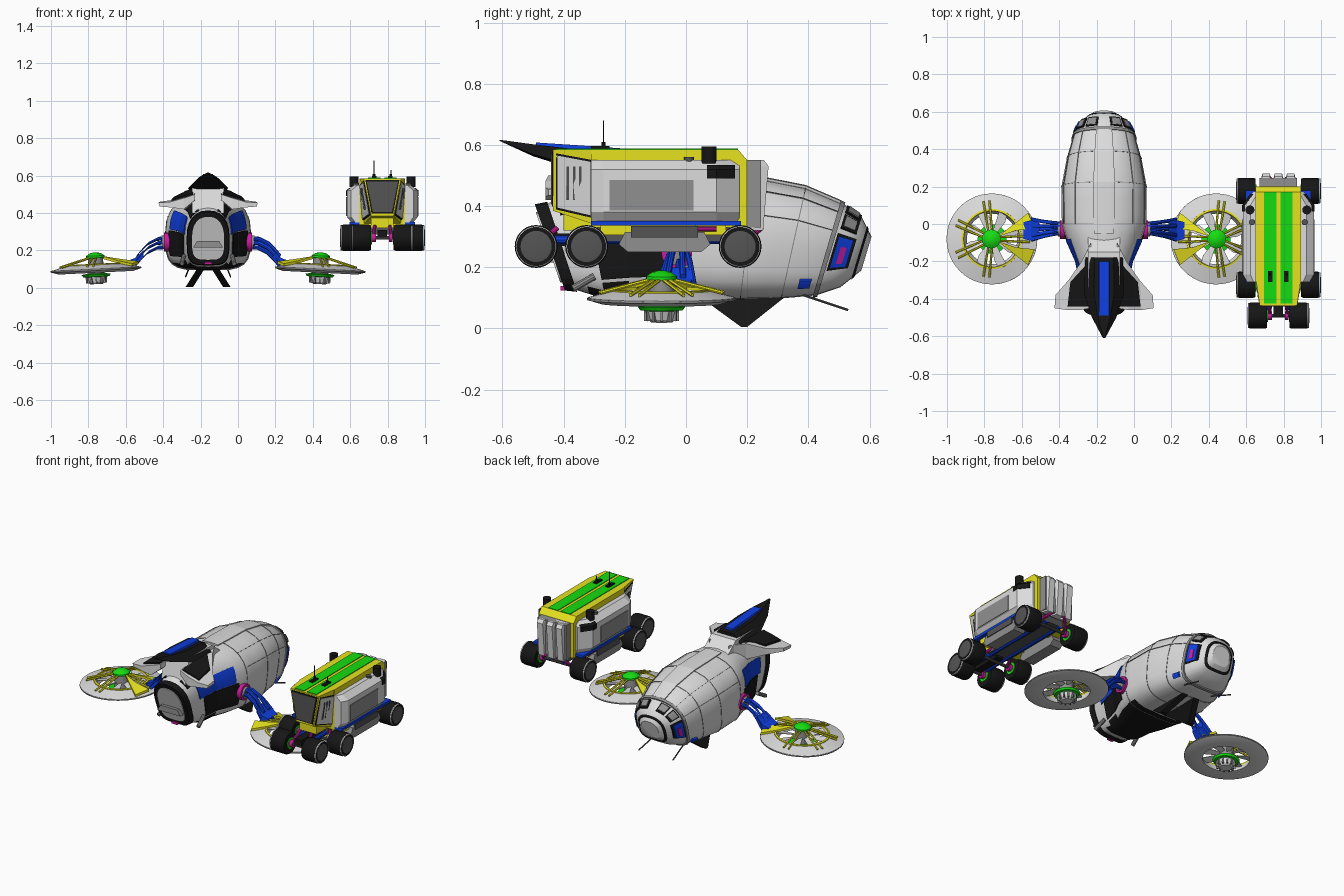
import bpy, bmesh
from math import sin, cos, pi, radians
from mathutils import Vector, Matrix

cube = bpy.data.objects.get("Cube")
if cube:
    bpy.data.objects.remove(cube)

def material(name, r, g, b):
    m = bpy.data.materials.new(name)
    m.use_nodes = True
    m.diffuse_color = (r, g, b, 1)
    m.node_tree.nodes["Principled BSDF"].inputs["Base Color"].default_value = (r, g, b, 1)
    return m

white = material("hull_white", .72, .72, .72)
grey = material("mid_grey", .28, .28, .28)
dark = material("dark_grey", .09, .09, .09)
black = material("black", .008, .008, .008)
yellow = material("yellow", .82, .78, .015)
green = material("green", .008, .72, .006)
blue = material("blue", .005, .05, .75)
magenta = material("magenta", .6, .012, .34)
HERE = Matrix.Identity(4)

def loft(name, rings, mats, place=HERE, closed=False, caps=True, rule=None, smooth=False):
    """Skin a row of equal-length rings."""
    bm = bmesh.new()
    rows = [[bm.verts.new(place @ Vector(p)) for p in ring] for ring in rings]
    n = len(rows[0])
    pairs = list(zip(rows, rows[1:])) + ([(rows[-1], rows[0])] if closed else [])
    for a, b in pairs:
        for i in range(n):
            j = (i + 1) % n
            bm.faces.new((a[i], a[j], b[j], b[i]))
    if caps and not closed:
        bm.faces.new(rows[0][::-1])
        bm.faces.new(rows[-1])
    bmesh.ops.recalc_face_normals(bm, faces=bm.faces[:])
    if rule:
        for f in bm.faces:
            f.material_index = rule(f.calc_center_median())
    mesh = bpy.data.meshes.new(name)
    bm.to_mesh(mesh)
    bm.free()
    for m in mats if isinstance(mats, list) else [mats]:
        mesh.materials.append(m)
    ob = bpy.data.objects.new(name, mesh)
    bpy.context.collection.objects.link(ob)
    if smooth:
        bpy.ops.object.select_all(action='DESELECT')
        ob.select_set(True)
        bpy.context.view_layer.objects.active = ob
        bpy.ops.object.shade_smooth_by_angle(angle=radians(32))

def prism(name, yz, x0, x1, mat, place=HERE):
    loft(name, [[(x, y, z) for y, z in yz] for x in (x0, x1)], mat, place)

def box(name, x, y, z, mat, place=HERE):
    prism(name, [(y[0], z[0]), (y[1], z[0]), (y[1], z[1]), (y[0], z[1])], x[0], x[1], mat, place)

def lathe(name, profile, mat, place=HERE, n=32, closed=False, smooth=True):
    rings = [[(r * cos(2 * pi * i / n), r * sin(2 * pi * i / n), z) for i in range(n)] for r, z in profile]
    loft(name, rings, mat, place, closed, smooth=smooth)

def rod(name, a, b, r, mat, place=HERE, n=10):
    a, b = Vector(a), Vector(b)
    turn = (b - a).to_track_quat('Z', 'Y').to_matrix().to_4x4()
    lathe(name, [(r, 0), (r, (b - a).length)], mat, place @ Matrix.Translation(a) @ turn, n)

# ---- Aircraft hull: (y, centre z, half width, half height, lean) ----
SHIP = Matrix.Translation((-.16, 0, 0))
SECTIONS = [(-.42, .265, .106, .135, -.35), (-.3, .28, .13, .185, -.2), (-.2, .29, .15, .19, -.1),
            (-.1, .3, .195, .2, 0), (.0, .3, .226, .2, 0), (.2, .295, .228, .2, .12), (.35, .28, .2, .182, .22),
            (.47, .258, .165, .15, .3), (.54, .25, .13, .115, .3), (.59, .245, .06, .055, .3)]

def hull_point(y, angle, lift=0):
    s = SECTIONS[0]
    if y >= SECTIONS[-1][0]:
        s = SECTIONS[-1]
    for a, b in zip(SECTIONS, SECTIONS[1:]):
        if a[0] <= y < b[0]:
            t = (y - a[0]) / (b[0] - a[0])
            s = [u + (v - u) * t for u, v in zip(a, b)]
    c, d = cos(radians(angle)), sin(radians(angle))
    power = .85 if d > 0 else .5
    x = (s[2] + lift) * (1 if c > 0 else -1) * abs(c) ** power
    h = (s[3] + lift) * (1 if d > 0 else -1) * abs(d) ** power
    return (x, y + s[4] * h, s[1] + h)

def hull_ring(y, lift=0):
    return [hull_point(y, a, lift) for a in range(0, 360, 15)]

def patch(name, ys, a0, a1, mat, lift=.005):
    angles = [a0 + (a1 - a0) * i / 6 for i in range(7)]
    loft(name, [[hull_point(y, a, lift) for a in angles] +
                [hull_point(y, a, -.01) for a in angles[::-1]] for y in ys], mat, SHIP)

loft("hull", [hull_ring(y) for y in (-.42, -.36, -.3, -.2, -.1, 0, .05, .12, .2, .28, .35, .41, .47, .51, .54, .575, .59)],
     [white, black], SHIP, rule=lambda c: int(c.z < .14 and -.3 < c.y < .05), smooth=True)
for y in (0, .2, .35):
    loft("hull_seam", [hull_ring(y, .002), hull_ring(y + .003, .002)], grey, SHIP)
loft("rear_collar", [hull_ring(.46, .007), hull_ring(.475, .007)], grey, SHIP)
loft("rear_rim", [hull_ring(.566, .004), hull_ring(.574, .004)], black, SHIP)
patch("spine_panel", (-.05, .05, .2, .35, .46), 79, 101, white, .007)

# nose door in its black arch
loft("nose_frame", [hull_ring(-.445, .006), hull_ring(-.405, .006)], black, SHIP)
loft("nose_door", [hull_ring(-.451, -.02), hull_ring(-.44, -.02)], white, SHIP)
loft("nose_step", [[(x, y, z) for x, z in ((-.08, .215), (.08, .215), (.06, .25), (-.06, .25))]
                   for y in (-.465, -.43)], grey, SHIP)
box("nose_light", (-.02, .02), (-.41, -.38), (.124, .138), magenta, SHIP)

for s in (-1, 1):
    def side(a, s=s):
        return a if s > 0 else 180 - a
    for a in (20, 50):
        patch("panel_seam", (0, .05, .2, .35, .46), side(a), side(a + .7), grey, .002)
    patch("side_blue_panel", (-.33, -.3, -.2, -.1, -.08), side(2), side(30), blue)
    patch("side_black_panel", (-.3, -.2, -.1, -.06), side(-24), side(1), black)
    patch("cabin_window", (-.38, -.3, -.2), side(38), side(68), black)
    # rear windows and thrusters
    for a in (26, 56):
        patch("rear_window_frame", (.484, .54), side(a), side(a + 24), black, .006)
        patch("rear_window", (.492, .532), side(a + 3), side(a + 21), grey, .01)
    patch("rear_side_frame", (.48, .545), side(-12), side(18), black, .006)
    patch("rear_blue_window", (.488, .537), side(-9), side(14), blue, .01)
    patch("rear_inner_window", (.503, .522), side(-5), side(3), magenta, .013)
    patch("lower_thruster", (.4, .44), side(-40), side(-25), blue, .008)
    # canard wings beside the canopy
    loft("front_wing", [
        [(s * .07, -.1, .53), (s * .07, -.45, .5), (s * .07, -.45, .47), (s * .07, -.1, .46)],
        [(s * .12, -.2, .52), (s * .13, -.46, .48), (s * .13, -.46, .42), (s * .12, -.2, .42)],
        [(s * .19, -.3, .47), (s * .2, -.46, .46), (s * .2, -.46, .43), (s * .19, -.3, .43)],
        [(s * .26, -.38, .46), (s * .265, -.45, .455), (s * .26, -.45, .435), (s * .26, -.38, .44)]], white, SHIP)
    loft("wing_black_panel", [[(s * x, y, z + d) for x, y, z in
         ((.08, -.2, .53), (.18, -.31, .483), (.195, -.44, .468), (.08, -.44, .5))]
         for d in (-.01, .006)], black, SHIP)
    # keel fins and skids
    loft("keel_fin", [[(s * (.02 + d), .05, .1), (s * (.08 + d), .18, .005), (s * (.08 + d), .2, .005),
                       (s * (.02 + d), .32, .1)] for d in (0, .04)], black, SHIP)
    rod("rear_skid", (s * .1, .38, .11), (s * .12, .53, .06), .004, dark, SHIP)
    rod("front_skid", (s * .13, -.3, .17), (s * .14, -.37, .13), .012, grey, SHIP)

# canopy neck and pointed shield with a blue ridge on top
prism("canopy_neck", [(-.05, .47), (-.15, .55), (-.38, .555), (-.42, .4), (-.1, .42)], -.085, .085, white, SHIP)
def shield_ring(y, w, z):
    return [(-w, y, z - .5 * w), (-.5 * w, y, z), (.5 * w, y, z), (w, y, z - .5 * w),
            (.5 * w, y, z - .6 * w), (-.5 * w, y, z - .6 * w)]
loft("top_shield", [shield_ring(*p) for p in ((-.18, .1, .57), (-.21, .102, .578), (-.37, .108, .587), (-.5, .065, .602), (-.61, .006, .617))],
     black, SHIP)
loft("blue_ridge", [[(-.034, y, z - .03), (-.026, y, z), (.026, y, z), (.034, y, z - .03)]
                    for y, z in ((-.2, .588), (-.37, .6), (-.49, .608))], blue, SHIP)

# ---- Rotors and their arms ----
for s in (-1, 1):
    path = [(.2, .245), (.27, .24), (.32, .215), (.355, .18), (.385, .145)]
    for y, dz in ((.025, 0), (-.01, .022), (-.06, .022), (-.085, 0), (-.03, -.025)):
        loft("rotor_arm", [[(s * x + .006 * sin(i * pi / 4), y * (.4 + .15 * k) - .01 * (1 - k / 4) + .01 * cos(i * pi / 4),
                             z + dz + .011 * sin(i * pi / 4)) for i in range(8)]
                           for k, (x, z) in enumerate(path)], blue, SHIP, smooth=True)
    loft("arm_foot", [[(s * x, y - .035, z) for y, z in ((-w, a), (w, a), (w, b), (-w, b))]
                      for x, w, a, b in ((.345, .045, .165, .2), (.39, .055, .115, .16), (.43, .045, .115, .145))], blue, SHIP)
    rod("arm_ring", (s * .2, -.03, .245), (s * .235, -.03, .245), .05, magenta, SHIP, 20)
    rod("arm_socket", (s * .22, -.03, .245), (s * .245, -.03, .243), .036, grey, SHIP, 16)

    R = Matrix.Translation((-.16 + s * .6, -.08, .105)) @ Matrix.Rotation(s * .05, 4, 'Y')
    lathe("rotor_disc", [(.24, -.012), (.242, -.004), (.152, .02), (.135, -.024), (.2, -.024)], white, R, 48, True)
    lathe("rotor_rim", [(.243, -.012), (.243, -.006), (.236, -.006), (.236, -.012)], grey, R, 48, True)
    lathe("rotor_ring", [(.161, .022), (.15, .024), (.15, .01), (.161, .01)], yellow, R, 48, True)
    lathe("hub_cap", [(.008, .085), (.03, .08), (.05, .066), (.05, .055), (.02, .05)], green, R)
    lathe("hub_body", [(.04, .056), (.045, -.03)], grey, R, 16)
    lathe("hub_plate", [(.05, -.028), (.078, -.033), (.07, -.045), (.03, -.05)], green, R)
    lathe("hub_cone", [(.055, -.045), (.045, -.075), (.035, -.085)], white, R, 12, smooth=False)
    for i in range(12):
        spin = R @ Matrix.Rotation(i * pi / 6, 4, 'Z')
        box("cone_rib", (.04, .057), (-.004, .004), (-.08, -.045), grey, spin)
    for i in range(8):
        spin = R @ Matrix.Rotation((i + .5) * pi / 4, 4, 'Z')
        loft("rotor_blade", [[(.03, -.01, z), (.11, -.032, z), (.152, -.025, z), (.152, .02, z + .008), (.03, .01, z + .008)]
                             for z in (0, .004)], white, spin)
    inward = R @ Matrix.Rotation(0 if s < 0 else pi, 4, 'Z')
    for deg in (-155, -98, 0, 98, 155):
        spin = inward @ Matrix.Rotation(radians(deg), 4, 'Z')
        for dy in (-.01, .01):
            rod("yellow_spoke", (.04, dy, .055), (.205, dy * 1.6, .013), .006, yellow, spin, 6)
    for a in (-1, 1):
        loft("yellow_bracket", [[(.035, a * .012, z + .05), (.13, a * .045, z + .03), (.23, a * .055, z + .012),
             (.195, a * .14, z + .001), (.12, a * .08, z + .02)] for z in (0, .014)], yellow, inward)

# ---- Six wheeled rover ----
CAR = Matrix.Translation((.772, 0, 0))
prism("rover_core", [(-.31, .585), (.17, .585), (.2, .55), (.2, .33), (-.31, .33)], -.122, .122, yellow, CAR)

def cab_ring(y, top, low, bottom):
    return [(-top, y, .585), (top, y, .585), (low, y, bottom), (-low, y, bottom)]
loft("rover_cab", [cab_ring(-.435, .1, .06, .385), cab_ring(-.3, .12, .1, .34)], yellow, CAR)
for name, grow, y, mat in (("windscreen_frame", .005, -.438, black), ("windscreen", -.002, -.441, dark)):
    loft(name, [[(-.086 - grow, v, .572 + grow), (.086 + grow, v, .572 + grow), (.053 + grow, v, .403 - grow),
                 (-.053 - grow, v, .403 - grow)] for v in (y, -.43)], mat, CAR)
box("cab_chin", (-.06, .06), (-.4, -.28), (.32, .39), yellow, CAR)
for x in (-.043, .043):
    box("roof_stripe", (x - .033, x + .033), (-.425, .17), (.58, .589), green, CAR)
    box("roof_vent", (x - .012, x + .012), (-.31, -.25), (.585, .597), black, CAR)

# ribbed tail
box("tail_block", (-.1, .1), (.19, .245), (.33, .55), grey, CAR)
for x in (-.066, 0, .066):
    loft("tail_rib", [[(x - .033, .21, z), (x + .033, .21, z), (x + .02, .24 + d, z), (x - .02, .24 + d, z)]
                      for z, d in ((.32, .012), (.53, .03), (.55, .015))], white, CAR)

for s in (-1, 1):
    # cab side panel with louvres
    for name, k, d, mat in (("cab_side_frame", 1.08, .004, black), ("cab_side_panel", 1, .007, white)):
        loft(name, [[(s * (x + e), -.366 + (y + .366) * k, .47 + (z - .47) * k) for x, y, z in
             ((.097, -.42, .565), (.115, -.313, .545), (.102, -.313, .37), (.066, -.42, .395))] for e in (-.01, d)], mat, CAR)
    for y in (-.39, -.37, -.35):
        loft("cab_louvre", [[(s * (x + d + .2 * (y + .39)), y + e, z) for x, e, z in
             ((.1, 0, .53), (.1, .008, .53), (.084, .008, .42), (.084, 0, .42))] for d in (-.008, .011)], dark, CAR)
    # side pod, chamfered at top and tail
    loft("side_pod", [[(s * .09, y, .55), (s * .15 * w, y, .55), (s * .19 * w, y, .52), (s * .19 * w, y, .38),
                       (s * .165 * w, y, .35), (s * .09, y, .35)]
                      for y, w in ((-.31, .88), (-.27, 1), (.1, 1), (.175, .7))], white, CAR)
    box("pod_panel", sorted((s * .18, s * .194)), (-.25, .025), (.385, .485), grey, CAR)
    loft("pod_window", [[(s * (x - .02), y, .49), (s * x, y, .49), (s * x, y, .52), (s * (x - .016), y, .534)]
                        for y, x in ((.068, .194), (.1, .194), (.16, .151))], black, CAR)
    box("pod_blue_line", sorted((s * .1, s * .175)), (-.31, .18), (.336, .352), blue, CAR)
    for y in (-.28, .03):
        box("lower_yellow_band", sorted((s * .08, s * .15)), (y, y + .1), (.305, .338), yellow, CAR)
    rod("magenta_pipe", (s * .155, -.14, .325), (s * .155, .1, .325), .008, magenta, CAR)
    prism("side_step", [(-.22, .275), (-.19, .25), (.05, .25), (.08, .275), (.06, .315), (-.2, .315)], s * .1, s * .175, grey, CAR)
    box("step_edge", sorted((s * .17, s * .18)), (-.18, .04), (.297, .335), dark, CAR)
    rod("exhaust_stack", (s * .152, .075, .54), (s * .152, .075, .595), .024, black, CAR, 16)
    rod("small_stack", (s * .14, .01, .54), (s * .14, .01, .56), .016, dark, CAR, 12)
    rod("antenna", (s * .045, -.27, .585), (s * .045, -.27, .68 if s < 0 else .63), .0025, black, CAR, 6)
    rod("antenna_base", (s * .045, -.27, .585), (s * .045, -.27, .61), .007, black, CAR, 8)
    # wheels and suspension
    for y, x in ((-.49, .11), (-.325, .172), (.177, .172)):
        W = CAR @ Matrix.Translation((s * x, y, .268)) @ Matrix.Rotation(s * pi / 2, 4, 'Y')
        lathe("tyre", [(.05, -.05), (.065, -.05), (.07, -.038), (.07, .038), (.065, .05), (.05, .05)], black, W, 28)
        lathe("wheel_hub", [(.051, .04), (.051, .053), (.04, .055)], dark, W, 28)
        lathe("tyre_trim", [(.067, .046), (.067, .051), (.064, .053), (.064, .046)], white, W, 28, True)
        lathe("inner_hub", [(.035, -.054), (.035, -.04)], green, W, 20)
        rod("axle", (0, y, .268), (s * (x - .04), y, .268), .01, dark, CAR)
        rod("knuckle", (s * (x - .075), y, .268), (s * (x - .055), y, .268), .022, magenta, CAR, 16)
        rod("suspension_link", (s * .04, y + .07, .33), (s * (x - .06), y, .268), .009, magenta, CAR)
    rod("chassis_rail", (s * .05, -.46, .29), (s * .05, .2, .29), .014, blue, CAR)
box("chassis", (-.07, .07), (-.3, .2), (.285, .335), dark, CAR)
box("front_boom", (-.025, .025), (-.5, -.28), (.27, .31), black, CAR)
